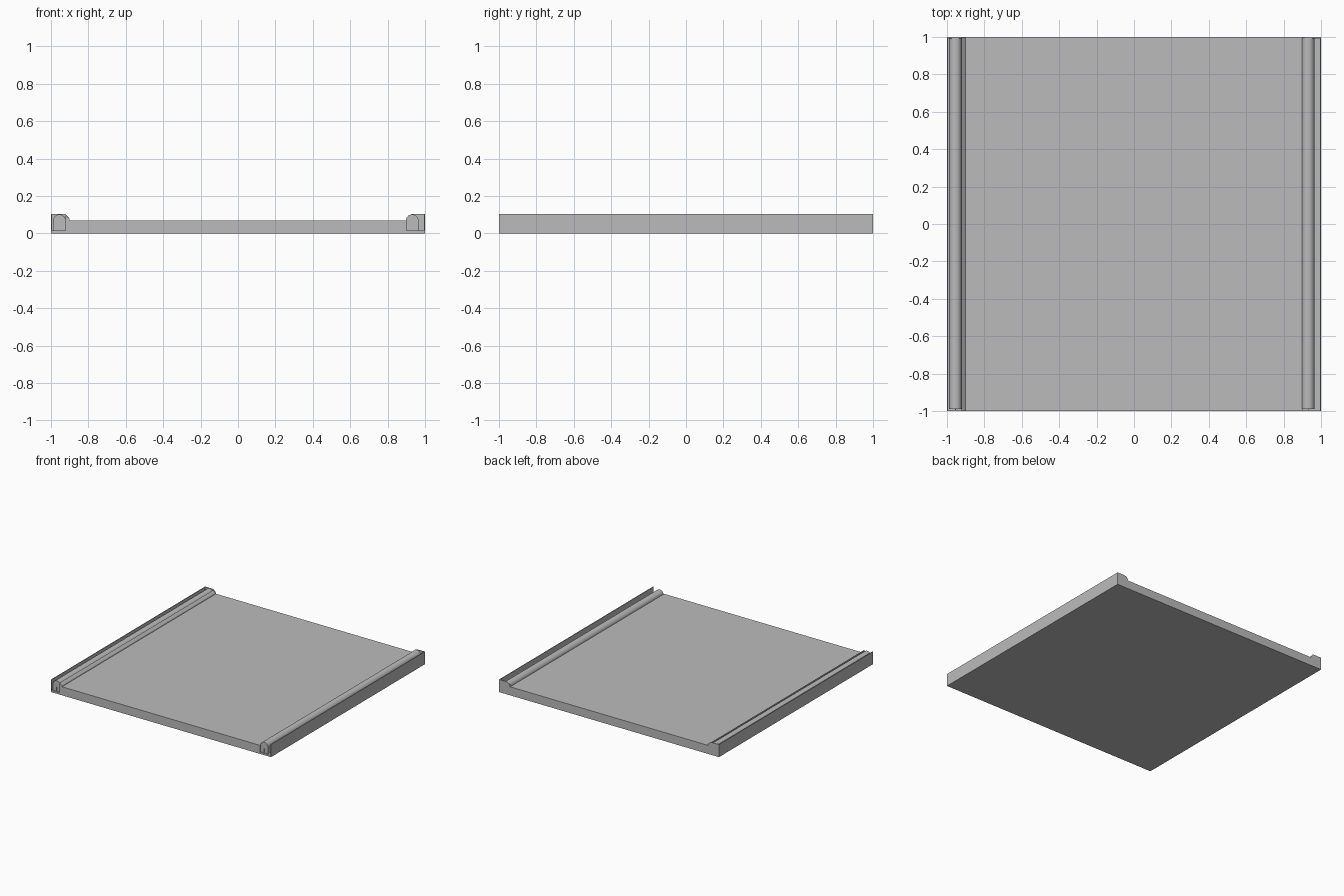
import bpy
import bmesh
from math import cos, sin, pi

cube = bpy.data.objects.get("Cube")
if cube:
    bpy.data.objects.remove(cube, do_unlink=True)

gray = bpy.data.materials.new("plain gray")
gray.use_nodes = True
color = (0.5, 0.5, 0.5, 1)
gray.diffuse_color = color
gray.node_tree.nodes["Principled BSDF"].inputs["Base Color"].default_value = color


def extrude(name, profile, y0=-1.0, y1=1.0, smooth=False):
    """Sweep an x-z outline along y."""
    bm = bmesh.new()
    face = bm.faces.new([bm.verts.new((x, y0, z)) for x, z in profile])
    swept = bmesh.ops.extrude_face_region(bm, geom=[face])["geom"]
    moved = [v for v in swept if isinstance(v, bmesh.types.BMVert)]
    bmesh.ops.translate(bm, verts=moved, vec=(0, y1 - y0, 0))
    bmesh.ops.recalc_face_normals(bm, faces=bm.faces)
    mesh = bpy.data.meshes.new(name)
    bm.to_mesh(mesh)
    bm.free()
    mesh.materials.append(gray)
    obj = bpy.data.objects.new(name, mesh)
    bpy.context.collection.objects.link(obj)
    if smooth:
        bpy.ops.object.select_all(action="DESELECT")
        obj.select_set(True)
        bpy.context.view_layer.objects.active = obj
        bpy.ops.object.shade_smooth_by_angle()
    return obj


def box(x0, x1, z0, z1):
    return [(x0, z0), (x1, z0), (x1, z1), (x0, z1)]


def arch(x0, x1, z0, z1, steps=16):
    """Straight sides with a half-round top."""
    r, c = (x1 - x0) / 2, (x0 + x1) / 2
    top = [(c + r * cos(pi * i / steps), z1 - r + r * sin(pi * i / steps))
           for i in range(steps + 1)]
    return [(x0, z0), (x1, z0)] + top


HEIGHT, DECK, FLOOR, WALL = 0.103, 0.07, 0.014, 0.006

# Main slab, with a thin floor running under both side channels
extrude("deck", [(-1, 0), (1, 0), (1, FLOOR), (0.9, FLOOR), (0.9, DECK),
                 (-0.922, DECK), (-0.922, FLOOR), (-1, FLOOR)])

# Sloped lip beside the right channel
extrude("right_lip", [(-0.922, DECK), (-0.9, DECK), (-0.902, 0.078),
                      (-0.918, 0.094), (-0.922, 0.096)], smooth=True)

# Rounded rails, outer walls and closed rear ends
for side, wall_x, rail_x in (("right", -1, -0.988), ("left", 1 - WALL, 0.898)):
    extrude(side + "_outer_wall", box(wall_x, wall_x + WALL, FLOOR, HEIGHT))
    rail_end = rail_x + 0.067
    extrude(side + "_rail", arch(rail_x, rail_end, FLOOR, HEIGHT - 0.002),
            -0.99, 0.993, smooth=True)
    middle = (rail_x + rail_end) / 2
    extrude(side + "_rail_end_rib", box(middle - 0.002, middle + 0.002, 0.02, 0.05),
            -0.995, -0.99)

extrude("right_end_cap", [(-1, FLOOR), (-0.9, FLOOR), (-0.9, 0.078),
                          (-0.922, HEIGHT), (-1, HEIGHT)], 0.993, 1)
extrude("left_end_cap", [(0.9, FLOOR), (1, FLOOR), (1, HEIGHT), (0.93, HEIGHT),
                         (0.91, 0.095), (0.9, 0.078)], 0.993, 1)
